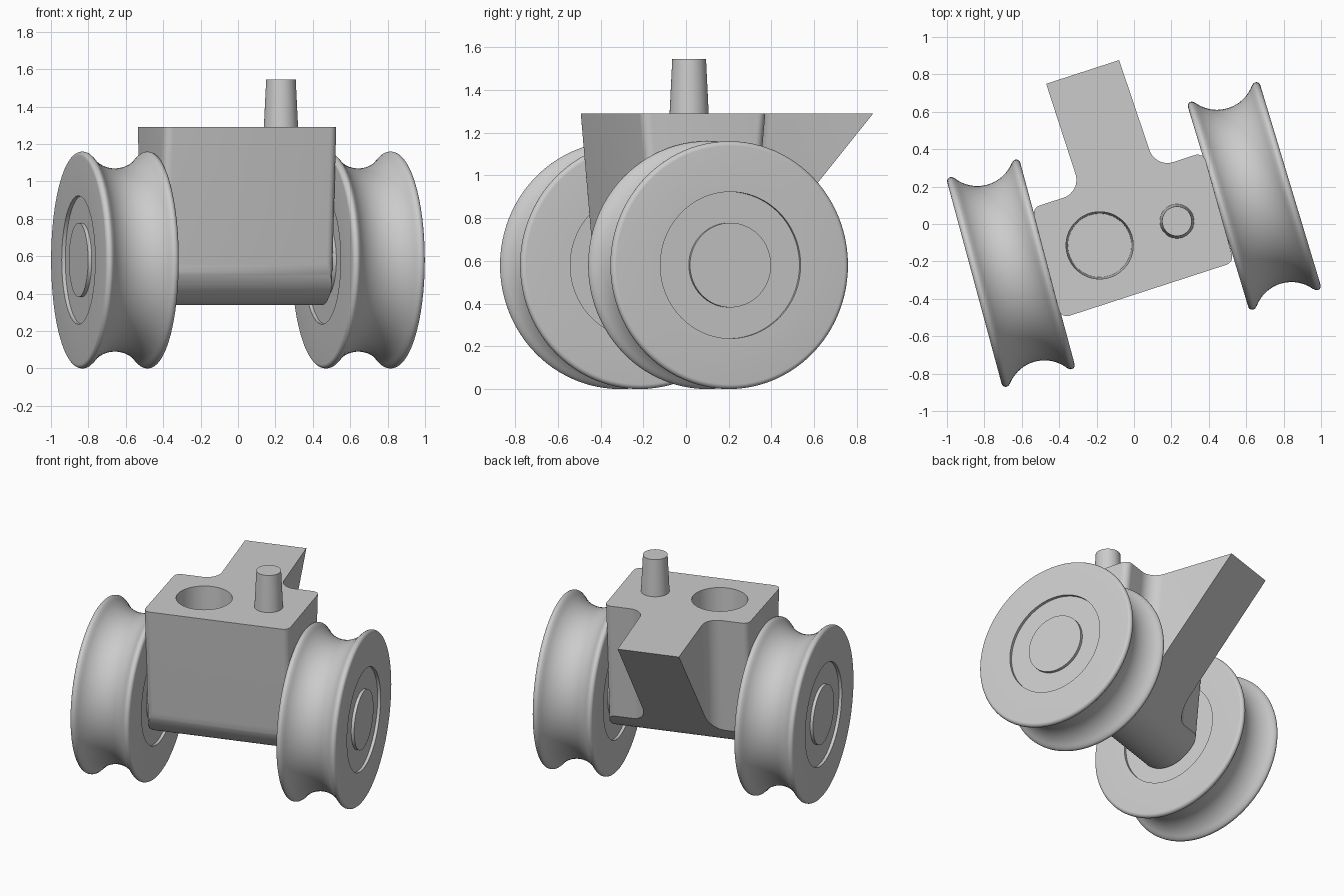
import bpy, bmesh, math
from mathutils import Vector, Matrix

cube = bpy.data.objects.get("Cube")
if cube:
    bpy.data.objects.remove(cube, do_unlink=True)

grey = bpy.data.materials.new("plain_grey")
grey.use_nodes = True
colour = (0.6, 0.6, 0.6, 1)
grey.diffuse_color = colour
grey.node_tree.nodes["Principled BSDF"].inputs["Base Color"].default_value = colour

TURN = math.radians(18)       # heading of the block
AXLE_Z, TOP_Z = 0.58, 1.29
DRAFT = 0.09                  # inward lean of the block walls


def finish(name, bm):
    bm.normal_update()
    bmesh.ops.recalc_face_normals(bm, faces=bm.faces)
    if bm.calc_volume(signed=True) < 0:
        bmesh.ops.reverse_faces(bm, faces=bm.faces)
    mesh = bpy.data.meshes.new(name)
    bm.to_mesh(mesh)
    bm.free()
    mesh.materials.append(grey)
    ob = bpy.data.objects.new(name, mesh)
    bpy.context.collection.objects.link(ob)
    return ob


def smooth(ob, angle=30):
    bpy.ops.object.select_all(action='DESELECT')
    ob.select_set(True)
    bpy.context.view_layer.objects.active = ob
    bpy.ops.object.shade_smooth_by_angle(angle=math.radians(angle))


def boolean(ob, cutter, operation):
    mod = ob.modifiers.new(operation, 'BOOLEAN')
    mod.operation, mod.object, mod.solver = operation, cutter, 'EXACT'
    bpy.context.view_layer.objects.active = ob
    bpy.ops.object.modifier_apply(modifier=mod.name)
    bpy.data.objects.remove(cutter, do_unlink=True)


def prism(name, loop_a, loop_b):
    bm = bmesh.new()
    a = [bm.verts.new(p) for p in loop_a]
    b = [bm.verts.new(p) for p in loop_b]
    bm.faces.new(a)
    bm.faces.new(b)
    for i in range(len(a)):
        j = (i + 1) % len(a)
        bm.faces.new((a[i], a[j], b[j], b[i]))
    return finish(name, bm)


def cone(name, r1, r2, z1, z2, x, y, segments=64):
    bm = bmesh.new()
    bmesh.ops.create_cone(bm, cap_ends=True, segments=segments, radius1=r1, radius2=r2,
                          depth=z2 - z1, matrix=Matrix.Translation((x, y, (z1 + z2) / 2)))
    return finish(name, bm)


def rounded(corners, steps=8):
    """Outline with each corner (x, y, radius) replaced by an arc."""
    points = []
    for i, (x, y, r) in enumerate(corners):
        p = Vector((x, y))
        if r == 0:
            points.append(p)
            continue
        a = (Vector(corners[i - 1][:2]) - p).normalized()
        b = (Vector(corners[(i + 1) % len(corners)][:2]) - p).normalized()
        half = math.acos(a.dot(b)) / 2
        centre = p + (a + b).normalized() * r / math.sin(half)
        start = p + a * r / math.tan(half) - centre
        end = p + b * r / math.tan(half) - centre
        first = math.atan2(start.y, start.x)
        sweep = math.atan2(start.x * end.y - start.y * end.x, start.dot(end))
        for k in range(steps + 1):
            t = first + sweep * k / steps
            points.append(centre + Vector((math.cos(t), math.sin(t))) * r)
    return points


# Block and rear arm: plan outline crossed with a side profile
outline = rounded([(-0.527, -0.36, 0.045), (0.446, -0.36, 0.045), (0.471, 0.25, 0.045),
                   (0.202, 0.25, 0.1), (0.195, 0.858, 0), (-0.215, 0.858, 0),
                   (-0.215, 0.25, 0.1), (-0.492, 0.25, 0.045)])


def level(z):
    lean = DRAFT * (TOP_Z - z)
    return [(p.x, p.y + (lean if p.y < 0 else -lean), z) for p in outline]


body = prism("block_with_arm", level(0.25), level(1.4))
side = [(-0.36, TOP_Z)]
for k in range(29):
    t = math.radians(-174.84 + k / 28 * 135.4)
    side.append((-0.055 + 0.24 * math.cos(t), AXLE_Z + 0.24 * math.sin(t)))
side.append((0.858, TOP_Z))
profile = prism("profile_cutter", [(-0.9, y, z) for y, z in side], [(0.9, y, z) for y, z in side])
boolean(body, profile, 'INTERSECT')
boolean(body, cone("socket_cutter", 0.17, 0.18, 0.95, 1.3, -0.21, -0.052), 'DIFFERENCE')
body.rotation_euler.z = TURN
smooth(body)

# Tapered pin on top
pin = cone("top_pin", 0.093, 0.079, TOP_Z - 0.03, 1.546, 0.223, -0.057)
pin.rotation_euler.z = TURN
smooth(pin)

# Grooved wheel section: (distance along axle, radius)
HALF, RIM, BORE, RECESS = 0.202, 0.58, 0.19, 0.343
section = [(HALF - 0.02, BORE), (HALF - 0.02, RECESS), (HALF, RECESS)]
for k in range(9):
    t = math.radians(k * 15)
    section.append((HALF - 0.022 + 0.022 * math.cos(t), RIM - 0.022 + 0.022 * math.sin(t)))
for k in range(12):
    t = math.radians(52 * (1 - k / 12))
    section.append((0.199 * math.sin(t), 0.689 - 0.199 * math.cos(t)))
section += [(0, 0.49)] + [(-x, r) for x, r in reversed(section)]


def wheel(name, x, y, heading, outward):
    bm = bmesh.new()
    steps = 96
    rings = []
    for i in range(steps):
        t = math.tau * i / steps
        rings.append([bm.verts.new((w, r * math.cos(t), r * math.sin(t))) for w, r in section])
    for i in range(steps):
        a, b = rings[i], rings[(i + 1) % steps]
        for j in range(len(section)):
            bm.faces.new((a[j - 1], a[j], b[j], b[j - 1]))
    tyre = finish(name + "_wheel", bm)
    # Axle end: flush with the outer face, buried in the block
    hub = cone(name + "_axle", 0.198, 0.198, -HALF - 0.1, HALF, 0, 0)
    hub.data.transform(Matrix.Rotation(outward * math.pi / 2, 4, 'Y'))
    for ob in (tyre, hub):
        ob.location = (x, y, AXLE_Z)
        ob.rotation_euler.z = math.radians(heading)
        smooth(ob)


wheel("right", -0.658, -0.263, 15.1, -1)
wheel("left", 0.643, 0.15, 16.8, 1)
